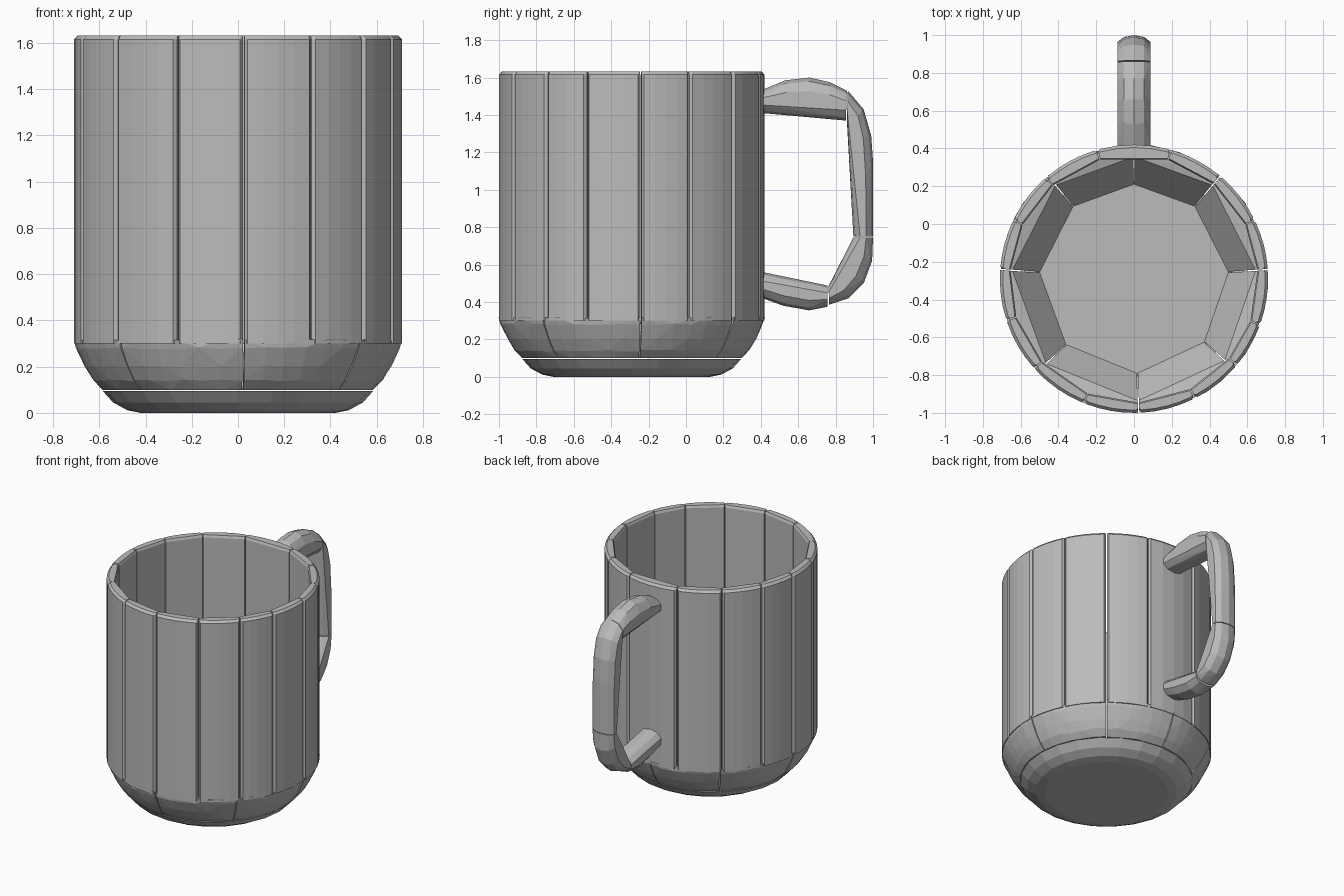
import bpy, bmesh, math, random
from mathutils import Vector

random.seed(4)
if "Cube" in bpy.data.objects:
    bpy.data.objects.remove(bpy.data.objects["Cube"], do_unlink=True)

clay = bpy.data.materials.new("plain_grey")
clay.use_nodes = True
grey = (0.5, 0.5, 0.5, 1)
clay.diffuse_color = grey
clay.node_tree.nodes["Principled BSDF"].inputs["Base Color"].default_value = grey

CENTRE_Y = -0.29


def polar(angle, radius, z):
    """Point around the cup axis; 0 degrees faces the front."""
    a = math.radians(angle)
    return Vector((radius * math.sin(a), CENTRE_Y - radius * math.cos(a), z))


def hull(name, points):
    """Make one chunky convex piece from a cloud of points."""
    bm = bmesh.new()
    for p in points:
        bm.verts.new(p)
    out = bmesh.ops.convex_hull(bm, input=bm.verts[:])
    waste = {g for g in out["geom_interior"] + out["geom_unused"]
             if isinstance(g, bmesh.types.BMVert)}
    bmesh.ops.delete(bm, geom=list(waste), context="VERTS")
    bmesh.ops.dissolve_limit(bm, angle_limit=0.01, verts=bm.verts[:], edges=bm.edges[:])
    bmesh.ops.recalc_face_normals(bm, faces=bm.faces[:])
    mesh = bpy.data.meshes.new(name)
    bm.to_mesh(mesh)
    bm.free()
    mesh.materials.append(clay)
    obj = bpy.data.objects.new(name, mesh)
    bpy.context.collection.objects.link(obj)
    return obj


def spans(seams):
    return zip(seams, seams[1:] + [seams[0] + 360])


def arc(a, b, steps):
    return [a + (b - a) * i / steps for i in range(steps + 1)]


# Wall staves: rounded outside, flat inside, chamfered at rim and seams
stave_seams = [2, 27, 50, 70, 94, 116, 140, 164, 196, 221, 244, 266, 288, 312, 338]
for i, (a, b) in enumerate(spans(stave_seams)):
    a, b = a + 0.25, b - 0.25
    pts = []
    for z, inset in ((0.3, 0), (1.615, 0), (1.632, 0.015)):
        pts += [polar(t, 0.71 - inset, z) for t in arc(a + 1, b - 1, 4)]
        pts += [polar(t, 0.695 - inset / 2, z) for t in (a, b)]
        pts += [polar(t, 0.655 + inset / 2, z) for t in (a, b)]
    hull(f"wall_stave_{i + 1}", pts)

# Curved lower ring: eight wedges with sloped inner faces
ring_seams = [2, 48, 94, 140, 180, 220, 266, 314]
ring_profile = [(0.585, 0.1), (0.625, 0.14), (0.662, 0.2), (0.7, 0.28), (0.708, 0.315)]
for i, (a, b) in enumerate(spans(ring_seams)):
    a, b = a + 0.3, b - 0.3
    pts = [polar(t, r, z) for t in (a, b) for r, z in ((0.5, 0.1), (0.645, 0.3))]
    for r, z in ring_profile:
        for t in arc(a, b, 6):
            wobble = random.uniform(-0.005, 0.005)
            pts.append(polar(t, r + wobble, z if z == 0.1 else z + wobble))
    hull(f"lower_ring_{i + 1}", pts)

# Base disc
pts = [polar(t, r, z) for r, z in ((0.42, 0), (0.48, 0.012), (0.54, 0.045), (0.585, 0.095))
       for t in arc(0, 345, 23)]
hull("base", pts)


# Handle: each piece spans stations of (inner y, inner z, outer y, outer z)
def handle_piece(name, stations):
    pts = []
    for iy, iz, oy, oz in stations:
        inner, outer = Vector((0, iy, iz)), Vector((0, oy, oz))
        mid, half = (inner + outer) / 2, (outer - inner) / 2
        for k in range(10):
            a = math.tau * k / 10
            pts.append(mid + half * math.cos(a) + Vector((0.092 * math.sin(a), 0, 0)))
    hull(name, pts)


handle_piece("handle_top", [(0.41, 1.41, 0.41, 1.535), (0.55, 1.4, 0.53, 1.585),
                            (0.66, 1.39, 0.66, 1.6), (0.77, 1.38, 0.77, 1.575),
                            (0.855, 1.37, 0.86, 1.53)])
handle_piece("handle_grip", [(0.86, 1.37, 0.865, 1.53), (0.862, 1.33, 0.95, 1.43),
                             (0.867, 1.25, 0.99, 1.29), (0.885, 0.95, 1, 1.15),
                             (0.895, 0.75, 1, 0.75)])
handle_piece("handle_bend", [(0.895, 0.745, 1, 0.745), (0.87, 0.69, 0.995, 0.62),
                             (0.83, 0.61, 0.95, 0.5), (0.79, 0.54, 0.87, 0.42),
                             (0.762, 0.485, 0.765, 0.385)])
handle_piece("handle_foot", [(0.41, 0.56, 0.41, 0.42), (0.53, 0.535, 0.52, 0.38),
                             (0.65, 0.51, 0.66, 0.355), (0.757, 0.488, 0.757, 0.375)])
